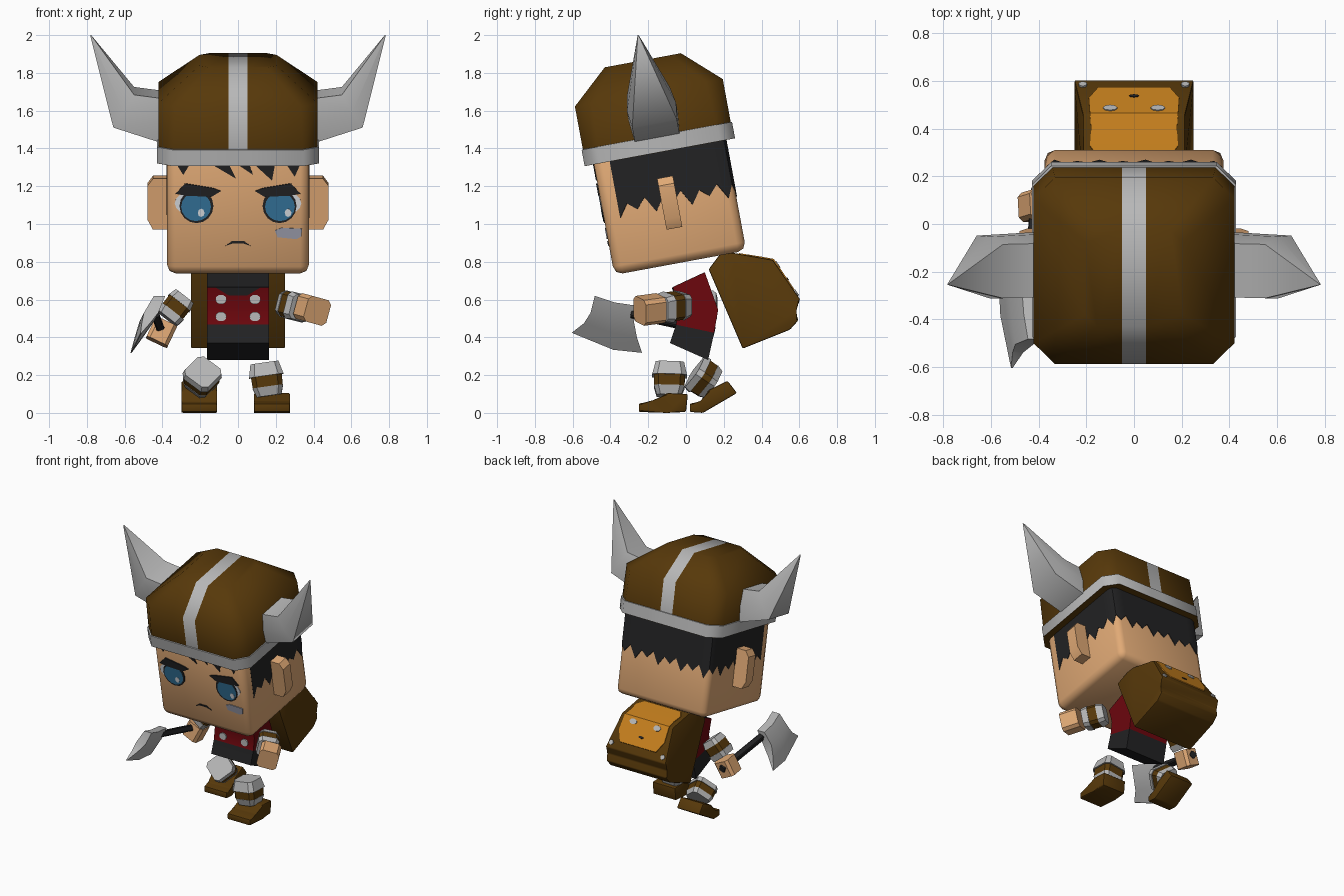
import bpy, bmesh, math
from mathutils import Matrix, Vector

if "Cube" in bpy.data.objects:
    bpy.data.objects.remove(bpy.data.objects["Cube"])

def mat(name, r, g, b):
    m = bpy.data.materials.new(name)
    m.diffuse_color = (r, g, b, 1)
    m.use_nodes = True
    m.node_tree.nodes["Principled BSDF"].inputs["Base Color"].default_value = m.diffuse_color
    return m

BROWN = mat("leather_brown", .095, .04, .003)
SILVER = mat("steel_grey", .48, .48, .48)
SKIN = mat("skin", .75, .40, .18)
BLACK = mat("hair_black", .016, .016, .017)
RED = mat("cloth_red", .15, .002, .004)
ORANGE = mat("flap_orange", .58, .22, .013)
BLUE = mat("iris_blue", .035, .18, .34)
WHITE = mat("eye_white", .72, .74, .78)
SMUDGE = mat("cheek_grey", .33, .34, .41)

# Head and helmet share one forward-tilted frame
HEAD = Matrix.Translation((0, -.03, .795)) @ Matrix.Rotation(math.radians(10.5), 4, 'X')

def loft(name, rings, mats, seg=None, M=None, angle=30, bevel=0, edit=None):
    """Skin a list of equal rings, cap both ends; seg = material index per span."""
    bm = bmesh.new()
    vs = [[bm.verts.new(p) for p in r] for r in rings]
    n = len(rings[0])
    for k in range(len(rings) - 1):
        for i in range(n):
            j = (i + 1) % n
            f = bm.faces.new((vs[k][i], vs[k][j], vs[k + 1][j], vs[k + 1][i]))
            f.material_index = seg[k] if seg else 0
    for r, k in ((vs[0], 0), (vs[-1], -1)):
        bm.faces.new(r).material_index = seg[k] if seg else 0
    if bevel:
        bmesh.ops.bevel(bm, geom=bm.edges[:], offset=bevel, segments=2, profile=.5, affect='EDGES')
    if edit:
        edit(bm)
    bmesh.ops.recalc_face_normals(bm, faces=bm.faces[:])
    if M:
        bm.transform(M)
    me = bpy.data.meshes.new(name)
    bm.to_mesh(me)
    bm.free()
    for m in mats:
        me.materials.append(m)
    ob = bpy.data.objects.new(name, me)
    bpy.context.collection.objects.link(ob)
    bpy.ops.object.select_all(action='DESELECT')
    ob.select_set(True)
    bpy.context.view_layer.objects.active = ob
    bpy.ops.object.shade_smooth_by_angle(angle=math.radians(angle))
    return ob

def prism(name, prof, x0, x1, m, **k):
    return loft(name, [[(x, y, z) for y, z in prof] for x in (x0, x1)], [m], **k)

def octo(hx, hy, c, z):
    q = [(hx, hy - c), (hx - c, hy)]
    return [(x, y, z) for x, y in q + [(-a, b) for a, b in q[::-1]]
            + [(-a, -b) for a, b in q] + [(a, -b) for a, b in q[::-1]]]

def limb(name, p0, p1, stops, mats, seg=None, roll=0):
    """Chamfered square tube from p0 to p1; stops = (position, half width)."""
    p0, p1 = Vector(p0), Vector(p1)
    d = (p1 - p0).normalized()
    s = Matrix.Rotation(math.radians(roll), 3, d) @ d.cross(Vector((0, 1, 0))).normalized()
    t = s.cross(d)
    rings = [[p0.lerp(p1, f) + s * a + t * b for a, b, _ in octo(h, h, h * .3, 0)] for f, h in stops]
    return loft(name, rings, mats, seg)

def face_plate(name, pts, off, m):
    """Thin plate on the front of the head, points given as front-view x, z."""
    loft(name, [[(x, u, (z - .73) / .983) for x, z in pts] for u in (-.354, -.355 - off)], [m], M=HEAD)

def disc(x, z, rx, rz, n=16):
    return [(x + rx * math.cos(i * math.tau / n), z + rz * math.sin(i * math.tau / n)) for i in range(n)]

# Head and ears
loft("head", [[(x, y, w) for x, y in ((-.375, -.355), (.375, -.355), (.375, .355), (-.375, .355))]
              for w in (0, .64)], [SKIN], M=HEAD, angle=50, bevel=.045)
EAR = [(.36, .46), (.45, .46), (.48, .42), (.48, .24), (.45, .185), (.36, .185)]
for s, side in ((1, "left"), (-1, "right")):
    loft("ear_" + side, [[(s * x, u, w) for x, w in EAR] for u in (-.04, .045)], [SKIN], M=HEAD)

# Hair: thin zigzag shell around the sides and back
half = [(.378, -.27 + .585 * i / 12) for i in range(13)] + [(.366, .345), (.335, .359)]
path = half + [(.335 - .67 * i / 14, .359) for i in range(1, 14)] + [(-x, y) for x, y in half[::-1]]
strips = []
for i, (x, y) in enumerate(path):
    low = (.29, .36, .32, .375)[i % 4]
    strips.append([(x, y, .61), (x, y, low), (x * .983, y * .983, low), (x * .983, y * .983, .61)])
loft("hair", strips, [BLACK], M=HEAD)
for a, b, t, z in ((-.34, -.24, -.29, 1.26), (-.18, -.06, -.01, 1.24), (-.04, .05, .08, 1.26),
                   (.06, .2, .18, 1.23), (.24, .34, .3, 1.25)):
    face_plate("fringe", [(a, 1.34), (b, 1.34), (t, z)], .005, BLACK)

# Face details
for s, side in ((1, "left"), (-1, "right")):
    face_plate("eye_white_" + side, disc(s * .245, 1.11, .09, .06), .003, WHITE)
    face_plate("eye_rim_" + side, disc(s * .22, 1.095, .09, .09), .0045, BLACK)
    face_plate("iris_" + side, disc(s * .222, 1.092, .079, .076), .006, BLUE)
    face_plate("brow_" + side, [(s * x, z) for x, z in
               ((.09, 1.175), (.13, 1.19), (.28, 1.215), (.33, 1.16), (.27, 1.15), (.14, 1.145))], .0075, BLACK)
    face_plate("eye_glint_" + side, disc(.265 if s > 0 else -.195, 1.06, .018, .022, 8), .0075, WHITE)
face_plate("mouth", [(-.065, .885), (-.03, .91), (.03, .91), (.065, .885), (.025, .898), (-.025, .898)], .005, BLACK)
face_plate("cheek_smudge", [(.195, .965), (.23, .98), (.34, .975), (.335, .935), (.31, .92), (.21, .93)],
           .005, SMUDGE)

# Helmet with band and centre stripe
def stripe(bm):
    for x in (-.05, .05):
        bmesh.ops.bisect_plane(bm, geom=bm.verts[:] + bm.edges[:] + bm.faces[:],
                               plane_co=(x, 0, 0), plane_no=(1, 0, 0))
    for f in bm.faces:
        c = f.calc_center_median()
        if abs(c.x) < .05 and c.z > .68:
            f.material_index = 1
loft("helmet", [octo(.428, .405, .08, .595), octo(.428, .405, .08, .596), octo(.428, .405, .08, .683),
                octo(.422, .398, .08, .684), octo(.422, .398, .09, .915), octo(.205, .205, .05, 1.09)],
     [BROWN, SILVER], [0, 1, 1, 0, 0], HEAD, 52, edit=stripe)

# Horns
def horn_ring(s, bx, bw, tx, tw, k):
    mx, mw = (bx + tx) / 2, (bw + tw) / 2
    return [(s * bx, -.12 * k, bw), (s * bx, .12 * k, bw), (s * mx, .132 * k, mw),
            (s * tx, .115 * k, tw), (s * tx, -.115 * k, tw), (s * mx, -.132 * k, mw)]
for s, side in ((1, "left"), (-1, "right")):
    loft("horn_" + side, [horn_ring(s, .4, .665, .4, .905, 1), horn_ring(s, .66, .75, .55, .925, 1),
                          horn_ring(s, .782, 1.222, .778, 1.226, .02)], [SILVER], M=HEAD, angle=60)

# Torso: black trousers, red shirt, black collar
rows = [(-.085, .37, .117, .28), (-.053, .467, .149, .424), (-.04, .56, .17, .546),
        (-.07, .665, .1, .743), (-.069, .667, .099, .745)]
loft("torso", [[(-.165, a, b), (.165, a, b), (.165, c, d), (-.165, c, d)] for a, b, c, d in rows],
     [BLACK, RED], [0, 1, 1, 0])
loft("neckline", [[(x, y + o, z) for x, y, z in ((-.12, -.07, .665), (.12, -.07, .665), (.05, -.058, .622),
                                                 (-.05, -.058, .622))] for o in (.003, -.005)], [BLACK])
for x in (-.09, .09):
    for y, z in ((-.055, .6), (-.05, .51)):
        loft("button", [[(a, y + o, b) for a, b in disc(x, z, .03, .026, 10)] for o in (.003, -.006)], [SILVER])

# Backpack, narrower at the top, with an orange face flap
def taper(bm):
    for v in bm.verts:
        if v.co.z > .78:
            v.co.x *= .86
prism("backpack", [(.12, .76), (.18, .84), (.25, .847), (.46, .81), (.605, .6), (.575, .54), (.595, .49),
                   (.55, .44), (.3, .34)], -.25, .25, BROWN, angle=35, bevel=.008, edit=taper)
loft("pack_flap", [[(-w, y, z), (w, y, z), (w, y - .005, z - .006), (-w, y - .005, z - .006)] for w, y, z in
                   ((.15, .28, .846), (.185, .33, .838), (.18, .4, .827), (.185, .465, .815), (.19, .53, .719),
                    (.15, .575, .653))], [ORANGE])
def pack_plate(name, x, t, rx, rt, m):
    loft(name, [[(a, .463 + .14 * b + o, .812 - .21 * b + o * .67) for a, b in disc(x, t, rx, rt, 8)]
                for o in (.0, .007)], [m])
for s in (-1, 1):
    pack_plate("pack_eye", s * .1, .14, .03, .08, SILVER)
    pack_plate("pack_stud", s * .215, .85, .018, .07, SILVER)
pack_plate("pack_mouth", 0, .5, .02, .035, BLACK)

# Arms: banded cuffs and fists
CUFF = [(0, .06), (.3, .072), (.301, .068), (.7, .068), (.701, .074), (1, .066)]
BANDS = [0, 0, 1, 0, 0]
limb("left_cuff", (.255, .0, .575), (.335, -.13, .555), CUFF, [SILVER, BROWN], BANDS)
limb("left_fist", (.365, -.135, .555), (.42, -.245, .54), [(0, .07), (1, .07)], [SKIN])
limb("right_cuff", (-.285, .1, .615), (-.375, .085, .5), CUFF, [SILVER, BROWN], BANDS)
limb("right_fist", (-.38, .085, .48), (-.43, .07, .375), [(0, .062), (1, .062)], [SKIN])

# Axe: handle and flared blade
limb("axe_handle", (-.405, .15, .43), (-.44, -.29, .525), [(0, .022), (1, .022)], [BLACK])
blade = []
for t, pts in ((.03, ((-.483, .62), (-.38, .585), (-.265, .568))), (.038, ((-.505, .53), (-.39, .5), (-.275, .48))),
               (.022, ((-.54, .475), (-.385, .42), (-.26, .4))), (.003, ((-.605, .424), (-.385, .334), (-.233, .318)))):
    mid = [(-.415 - (.62 - z) * .5, y, z) for y, z in pts]
    blade.append([(x - t, y, z) for x, y, z in mid] + [(x + t, y, z) for x, y, z in mid[::-1]])
loft("axe_blade", blade, [SILVER])

# Legs: banded shin guards (the right one bent back) and boots
SHIN = [(0, .075), (.4, .092), (.401, .082), (.72, .08), (.721, .082), (1, .065)]
limb("left_shin", (.14, -.085, .265), (.165, -.09, .09), SHIN, [SILVER, BROWN], BANDS)
limb("right_shin", (-.185, .045, .217), (-.2, .145, .15),
     [(0, .08), (.3, .086), (.301, .08), (.7, .078), (.701, .08), (1, .07)], [SILVER, BROWN], BANDS, roll=28)
prism("left_boot", [(-.25, .005), (-.1, 0), (0, .005), (.01, .1), (-.1, .105), (-.17, .06), (-.25, .05)],
      .085, .275, BROWN, bevel=.008)
prism("right_boot", [(.02, .005), (.09, 0), (.27, .105), (.22, .17), (.12, .12), (.08, .055), (.02, .05)],
      -.3, -.11, BROWN, bevel=.008)
